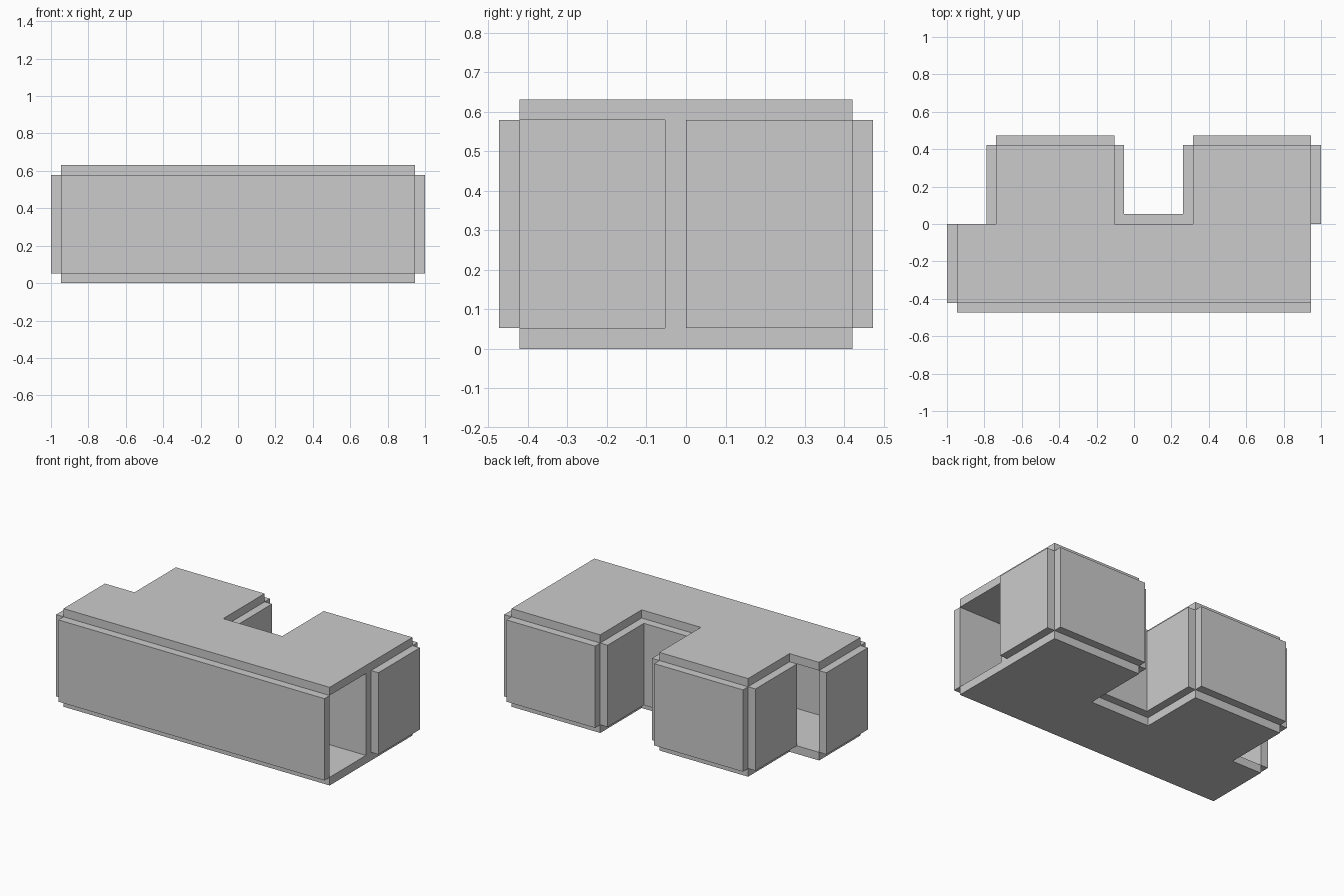
import bpy, bmesh

if "Cube" in bpy.data.objects:
    bpy.data.objects.remove(bpy.data.objects["Cube"])

U = 1 / 19            # one panel thickness
LOW, HIGH = 1, 11     # wall bottom and top, in panel units


def extrude_outline(name, outline, z0, z1):
    bm = bmesh.new()
    face = bm.faces.new([bm.verts.new((x * U, y * U, z0 * U)) for x, y in outline])
    res = bmesh.ops.extrude_face_region(bm, geom=[face])
    top = [v for v in res["geom"] if isinstance(v, bmesh.types.BMVert)]
    bmesh.ops.translate(bm, verts=top, vec=(0, 0, (z1 - z0) * U))
    bmesh.ops.recalc_face_normals(bm, faces=bm.faces)
    mesh = bpy.data.meshes.new(name)
    bm.to_mesh(mesh)
    bm.free()
    obj = bpy.data.objects.new(name, mesh)
    bpy.context.collection.objects.link(obj)
    return obj


def wall(name, x0, x1, y0, y1):
    extrude_outline(name, [(x0, y0), (x1, y0), (x1, y1), (x0, y1)], LOW, HIGH)


# Floor and roof plates share the corridor-plus-two-rooms footprint
plan = [(-18, -8), (18, -8), (18, 8), (6, 8), (6, 0),
        (-2, 0), (-2, 8), (-14, 8), (-14, 0), (-18, 0)]
extrude_outline("floor", plan, 0, LOW)
extrude_outline("roof", plan, HIGH, 12)

# Corridor walls; the right end and the niche at back left stay open
wall("corridor_front_wall", -18, 18, -9, -8)
wall("corridor_left_wall", -19, -18, -8, 0)
wall("corridor_back_wall", -2, 6, 0, 1)

# Each room has panels set just outside its four sides
for room, x0, x1 in (("left_room", -14, -2), ("right_room", 6, 18)):
    wall(room + "_left_wall", x0 - 1, x0, 0, 8)
    wall(room + "_right_wall", x1, x1 + 1, 0, 8)
    wall(room + "_back_wall", x0, x1, 8, 9)
    wall(room + "_front_wall", x0, x1, -1, 0)
